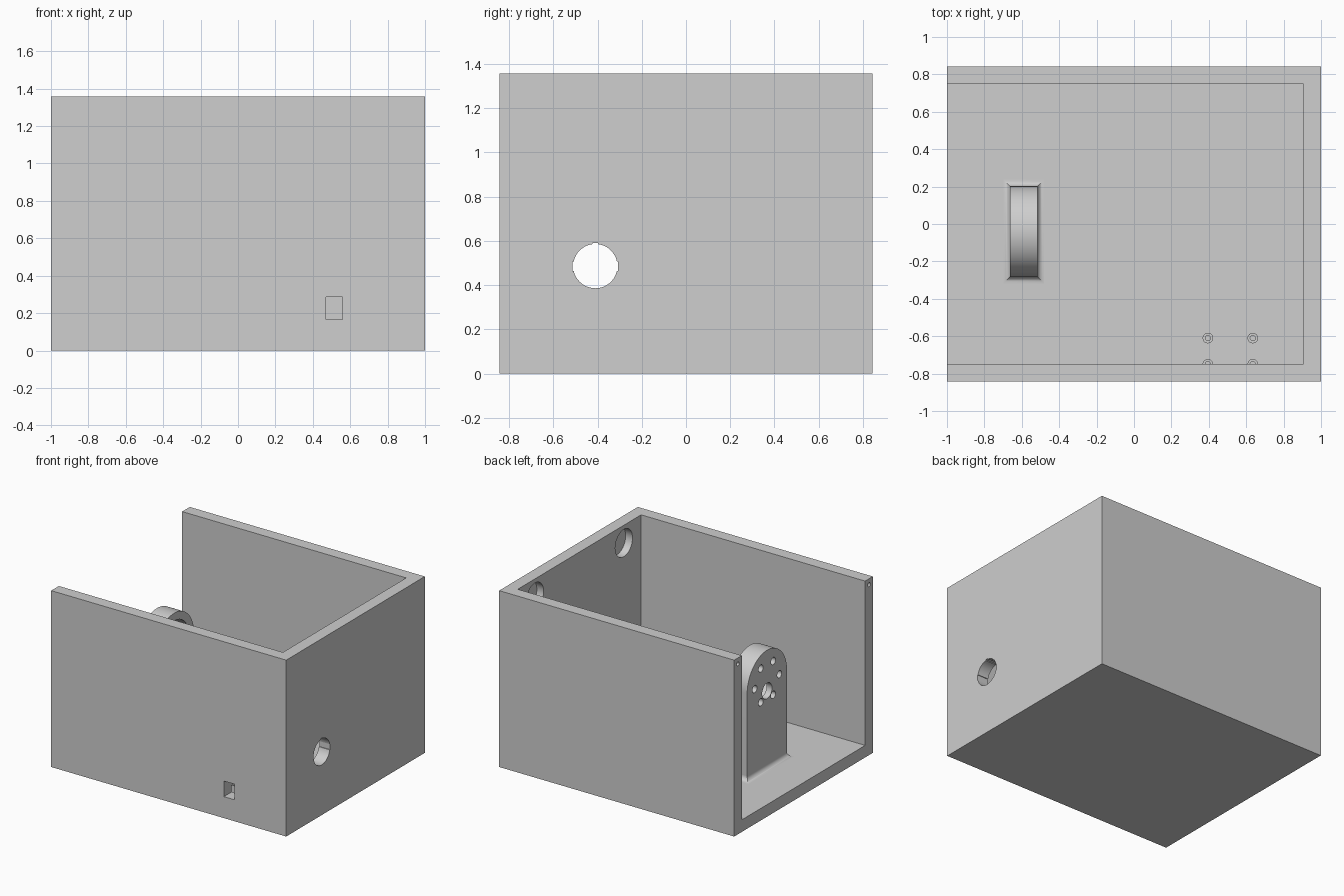
import bpy, bmesh, math
from mathutils import Matrix, Vector

if "Cube" in bpy.data.objects:
    bpy.data.objects.remove(bpy.data.objects["Cube"])

W, D, H, T = 2.0, 1.685, 1.357, 0.093   # case size and wall thickness
YH = D / 2

grey = bpy.data.materials.new("light_grey")
grey.diffuse_color = (0.62, 0.62, 0.62, 1)
grey.use_nodes = True
grey.node_tree.nodes["Principled BSDF"].inputs["Base Color"].default_value = grey.diffuse_color


def finish(bm, name):
    bmesh.ops.recalc_face_normals(bm, faces=bm.faces)
    me = bpy.data.meshes.new(name)
    bm.to_mesh(me)
    bm.free()
    me.materials.append(grey)
    ob = bpy.data.objects.new(name, me)
    bpy.context.collection.objects.link(ob)
    return ob


def box(name, lo, hi):
    lo, hi = Vector(lo), Vector(hi)
    bm = bmesh.new()
    m = Matrix.Translation((lo + hi) / 2) @ Matrix.Diagonal((*(hi - lo), 1))
    bmesh.ops.create_cube(bm, size=1, matrix=m)
    return finish(bm, name)


def cylinder(name, start, length, r, axis="X", sides=48):
    """Cylinder from start point, growing along +axis."""
    bm = bmesh.new()
    bmesh.ops.create_cone(bm, cap_ends=True, segments=sides, radius1=r, radius2=r, depth=length)
    rot = Matrix.Rotation(math.pi / 2, 4, "Y") if axis == "X" else Matrix()
    off = Vector((length / 2, 0, 0)) if axis == "X" else Vector((0, 0, length / 2))
    bm.transform(Matrix.Translation(Vector(start) + off) @ rot)
    return finish(bm, name)


def activate(ob):
    bpy.ops.object.select_all(action="DESELECT")
    ob.select_set(True)
    bpy.context.view_layer.objects.active = ob


def cut(ob, cutter):
    mod = ob.modifiers.new("cut", "BOOLEAN")
    mod.operation, mod.solver, mod.object = "DIFFERENCE", "EXACT", cutter
    activate(ob)
    bpy.ops.object.modifier_apply(modifier=mod.name)
    bpy.data.objects.remove(cutter)


def smooth(ob):
    activate(ob)
    bpy.ops.object.shade_smooth_by_angle(angle=math.radians(30))


# Case: open top and open left end
case = box("case", (-1, -YH, 0), (1, YH, H))
cut(case, box("cavity", (-1.2, -YH + T, T), (1 - T, YH - T, H + 0.2)))

# Round cable opening with small notches in the right wall
cy, cz = -0.41, 0.486
cut(case, cylinder("port", (0.8, cy, cz), 0.4, 0.1))
cut(case, box("side_notch", (0.8, cy - 0.103, cz - 0.022), (1.2, cy + 0.103, cz + 0.022)))
cut(case, box("top_notch", (0.8, cy - 0.013, cz), (1.2, cy + 0.013, cz + 0.105)))

# Blind round pockets on the inside of the right wall
for y in (-0.54, 0.54):
    cut(case, cylinder("pocket", (0.8, y, 1.22), 0.165, 0.105))

# Rectangular socket window in the front wall
cut(case, box("window", (0.47, -YH - 0.1, 0.165), (0.56, -YH + T + 0.05, 0.285)))

# Screw holes around the open end
holes = [(s * 0.797, z) for s in (-1, 1) for z in (0.046, 0.678, 1.311)]
holes += [(s * 0.266, 0.046) for s in (-1, 1)]
for y, z in holes:
    cut(case, cylinder("screw_hole", (-1.1, y, z), 0.2, 0.015, sides=20))
smooth(case)

# Circuit board standoffs on the floor
for x in (0.395, 0.635):
    for y in (-0.61, -0.75):
        post = cylinder("standoff", (x, y, T - 0.02), 0.08, 0.028, "Z", 32)
        cut(post, cylinder("bore", (x, y, T + 0.001), 0.2, 0.014, "Z", 20))
        smooth(post)

# Motor bracket: arched plate
X0, X1, CY, R, CZ = -0.662, -0.516, -0.04, 0.242, 0.764
bm = bmesh.new()
pts = [(CY + R, T - 0.02)]
pts += [(CY + R * math.cos(math.pi * i / 40), CZ + R * math.sin(math.pi * i / 40)) for i in range(41)]
pts += [(CY - R, T - 0.02)]
face = bm.faces.new([bm.verts.new((X0, y, z)) for y, z in pts])
ext = bmesh.ops.extrude_face_region(bm, geom=[face])["geom"]
bmesh.ops.translate(bm, verts=[v for v in ext if isinstance(v, bmesh.types.BMVert)],
                    vec=(X1 - X0, 0, 0))
bracket = finish(bm, "motor_bracket")

# Motor seat on the inner side, offset shaft hole and ring of screw holes
cut(bracket, cylinder("seat", (X1 - 0.1, CY, CZ), 0.2, 0.183, sides=64))
cut(bracket, cylinder("shaft_hole", (X0 - 0.1, CY, 0.693), 0.3, 0.06, sides=32))
for i in range(6):
    a = math.radians(60 * i)
    cut(bracket, cylinder("ring_hole", (X0 - 0.1, CY + 0.15 * math.cos(a), CZ + 0.15 * math.sin(a)),
                          0.3, 0.028, sides=24))
smooth(bracket)

# Concave fillet around the bracket foot
F, N = 0.036, 8
bm = bmesh.new()
rings = []
for k in range(N + 1):
    a = math.pi / 2 * k / N
    o, z = F * (1 - math.sin(a)), T + F * (1 - math.cos(a))
    rings.append([bm.verts.new(p) for p in (
        (X0 - o, CY - R - o, z), (X1 + o, CY - R - o, z),
        (X1 + o, CY + R + o, z), (X0 - o, CY + R + o, z))])
for a, b in zip(rings, rings[1:]):
    for i in range(4):
        j = (i + 1) % 4
        bm.faces.new((a[i], a[j], b[j], b[i]))
bm.faces.new(rings[0])
bm.faces.new(rings[-1])
smooth(finish(bm, "bracket_fillet"))
